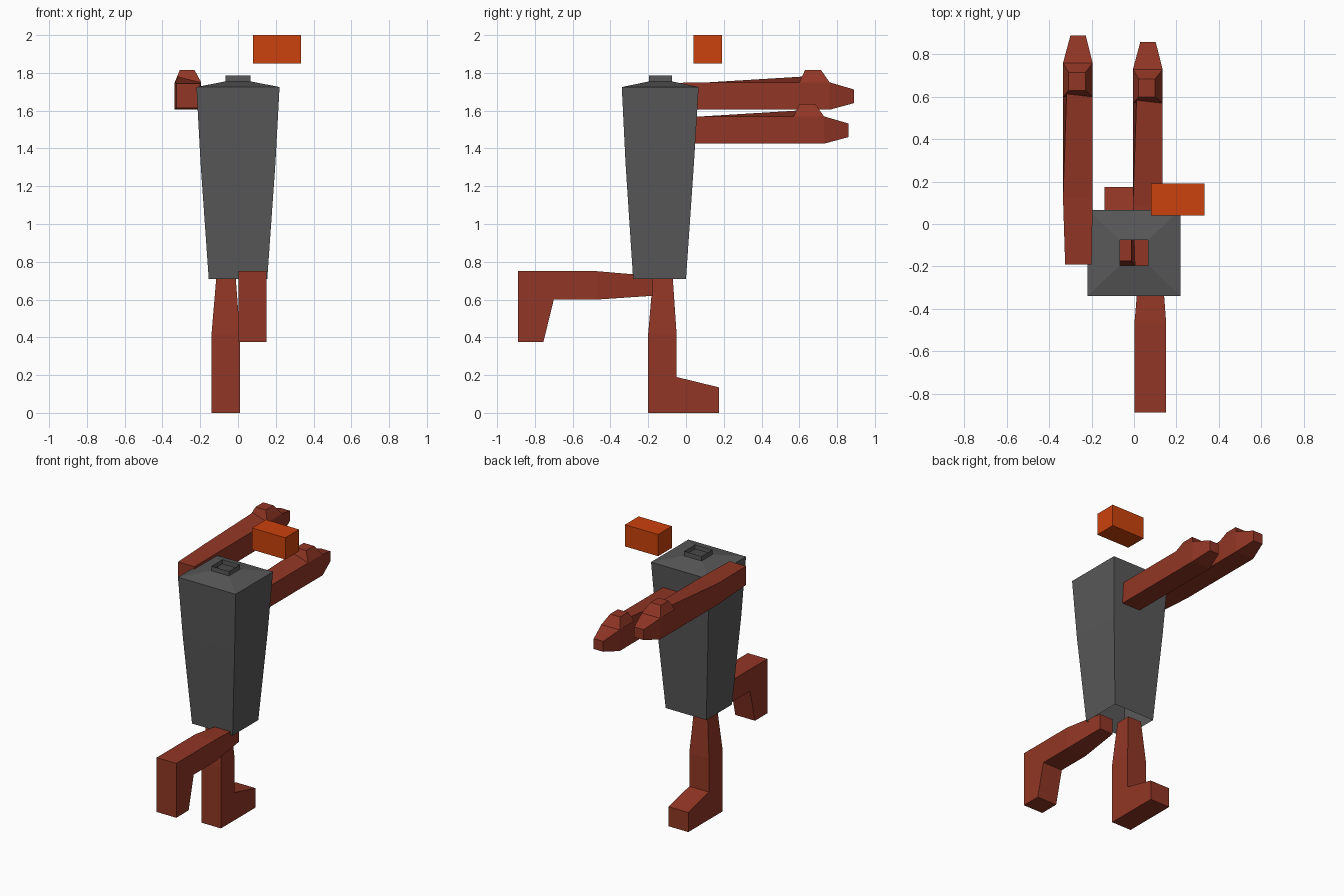
import bpy, bmesh

if "Cube" in bpy.data.objects:
    bpy.data.objects.remove(bpy.data.objects["Cube"])


def material(name, rgb):
    m = bpy.data.materials.new(name)
    m.diffuse_color = (*rgb, 1)
    m.use_nodes = True
    m.node_tree.nodes["Principled BSDF"].inputs["Base Color"].default_value = m.diffuse_color
    return m


RED = material("brick red", (0.283, 0.037, 0.018))
GREY = material("dark grey", (0.098, 0.098, 0.098))
ORANGE = material("orange", (0.60, 0.054, 0.004))


def make(name, verts, faces, mat):
    """Mesh object with outward normals and flat faces."""
    me = bpy.data.meshes.new(name)
    me.from_pydata(verts, [], faces)
    bm = bmesh.new()
    bm.from_mesh(me)
    bmesh.ops.recalc_face_normals(bm, faces=bm.faces)
    bm.to_mesh(me)
    bm.free()
    me.materials.append(mat)
    ob = bpy.data.objects.new(name, me)
    bpy.context.collection.objects.link(ob)
    return ob


def loft(rings, capped=True):
    """Skin a list of four-cornered rings."""
    verts = [v for r in rings for v in r]
    faces = [(4*k + i, 4*k + (i+1) % 4, 4*k + 4 + (i+1) % 4, 4*k + 4 + i)
             for k in range(len(rings) - 1) for i in range(4)]
    if capped:
        n = len(verts)
        faces += [(3, 2, 1, 0), (n-4, n-3, n-2, n-1)]
    return verts, faces


def flat_ring(x0, x1, y0, y1, z):
    return [(x0, y0, z), (x1, y0, z), (x1, y1, z), (x0, y1, z)]


def upright_ring(x0, x1, z0, z1, y):
    return [(x0, y, z0), (x1, y, z0), (x1, y, z1), (x0, y, z1)]


# Torso: tapered shell, open at the hips and at the neck
make("torso", *loft([
    flat_ring(-0.155, 0.155, -0.28, 0.0, 0.71),
    flat_ring(-0.198, 0.198, -0.32, 0.042, 1.32),
    flat_ring(-0.22, 0.22, -0.34, 0.067, 1.725),
    flat_ring(-0.067, 0.067, -0.195, -0.075, 1.755),
    flat_ring(-0.067, 0.067, -0.195, -0.075, 1.787),
], capped=False), GREY)

# Head: floating block
make("head", *loft([flat_ring(0.08, 0.333, 0.04, 0.19, 1.85),
                    flat_ring(0.08, 0.333, 0.04, 0.19, 2.0)]), ORANGE)


# Arms: straight bar with a tapered hand and a thumb on top
def arm(side, dx, dy, dz):
    bar = [upright_ring(-0.325, -0.2, 1.615, 1.745, -0.19),
           upright_ring(-0.335, -0.195, 1.605, 1.75, 0.12),
           upright_ring(-0.335, -0.195, 1.605, 1.75, 0.605),
           upright_ring(-0.335, -0.195, 1.605, 1.75, 0.76),
           upright_ring(-0.30, -0.228, 1.64, 1.712, 0.89)]
    bar[2][3] = (-0.318, 0.612, 1.78)  # raised edge meeting the thumb
    thumb = [flat_ring(-0.335, -0.195, 0.60, 0.76, 1.75),
             flat_ring(-0.308, -0.23, 0.63, 0.715, 1.815)]
    for name, rings in (("arm", bar), ("thumb", thumb)):
        ob = make(f"{side}_{name}", *loft(rings), RED)
        ob.location = (dx, dy, dz)


arm("left", 0, 0, 0)
arm("right", 0.33, -0.03, -0.18)

# Legs: boot-shaped side outline (y, z) with a narrowing thigh
OUTLINE = [(-0.20, 0), (0.175, 0), (0.175, 0.135), (-0.05, 0.19),
           (-0.05, 0.42), (-0.07, 0.715), (-0.175, 0.715), (-0.20, 0.42)]


def leg(name, place):
    n = len(OUTLINE)
    verts = []
    for wide, narrow in ((-0.14, -0.115), (0.01, -0.012)):
        verts += [place(narrow if z > 0.5 else wide, y, z) for y, z in OUTLINE]
    faces = [(i, (i+1) % n, n + (i+1) % n, n + i) for i in range(n)]
    for o in (0, n):
        faces += [(o, o+3, o+4, o+7), (o, o+1, o+2, o+3), (o+4, o+5, o+6, o+7)]
    make(name, verts, faces, RED)


leg("standing_leg", lambda x, y, z: (x, y, z))
leg("raised_leg", lambda x, y, z: (x + 0.142, z - 0.89, 0.55 - y))
